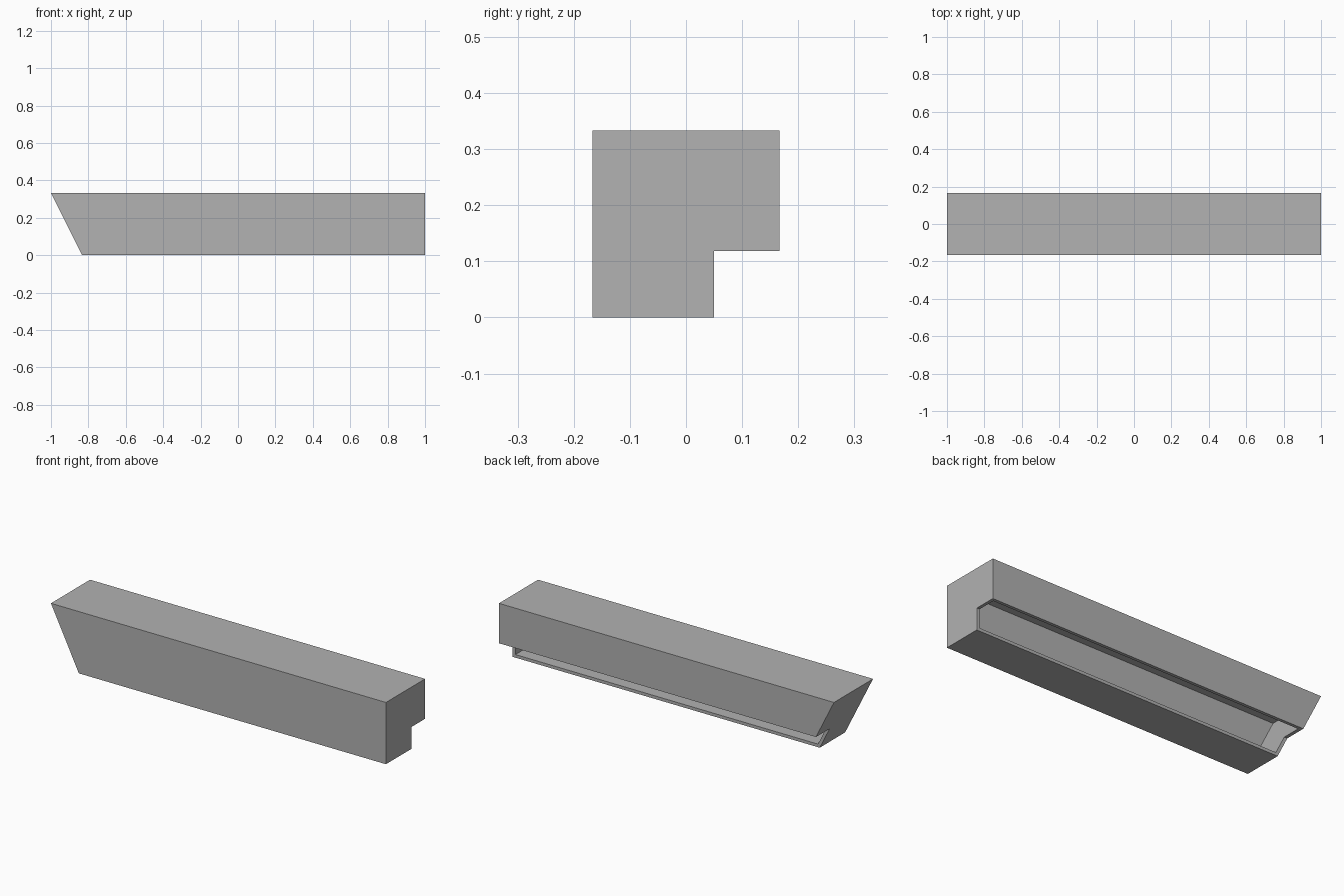
import bpy
import bmesh

cube = bpy.data.objects.get("Cube")
if cube:
    bpy.data.objects.remove(cube, do_unlink=True)

HALF = 1 / 6        # half of the square section
TOP = 1 / 3         # full height
WALL = 1 / 60       # shell thickness
NOTCH_Y, NOTCH_Z = 0.05, 0.118

grey = bpy.data.materials.new("light grey")
grey.use_nodes = True
colour = (0.445, 0.445, 0.445, 1)
grey.diffuse_color = colour
grey.node_tree.nodes["Principled BSDF"].inputs["Base Color"].default_value = colour


def mitred_beam(name, profile, inset):
    """Sweep a (y, z) profile along x; the -x end is cut at a slant."""
    bm = bmesh.new()
    slant = inset * 1.118
    left = [bm.verts.new((-5 / 6 - z / 2 + slant, y, z)) for y, z in profile]
    right = [bm.verts.new((1 - inset, y, z)) for y, z in profile]
    bm.faces.new(left)
    bm.faces.new(right)
    for i in range(len(profile)):
        j = (i + 1) % len(profile)
        bm.faces.new((left[i], left[j], right[j], right[i]))
    bmesh.ops.recalc_face_normals(bm, faces=bm.faces)
    mesh = bpy.data.meshes.new(name)
    bm.to_mesh(mesh)
    bm.free()
    mesh.materials.append(grey)
    obj = bpy.data.objects.new(name, mesh)
    bpy.context.scene.collection.objects.link(obj)
    return obj


# Beam with a rebate along its lower back edge
beam = mitred_beam("hollow_beam", [
    (-HALF, 0), (NOTCH_Y, 0), (NOTCH_Y, NOTCH_Z),
    (HALF, NOTCH_Z), (HALF, TOP), (-HALF, TOP)], 0)

# Inner cavity, breaking out through both rebate faces
inner, low, high = HALF - WALL, WALL, TOP - WALL
cavity = mitred_beam("cavity_cutter", [
    (-inner, low), (inner, low), (inner, high), (-inner, high)], WALL)
cavity.hide_render = True

cut = beam.modifiers.new("hollow", 'BOOLEAN')
cut.operation = 'DIFFERENCE'
cut.solver = 'EXACT'
cut.object = cavity

# Apply the cut and remove the cutter
bpy.context.view_layer.objects.active = beam
beam.select_set(True)
bpy.ops.object.modifier_apply(modifier=cut.name)
bpy.data.objects.remove(cavity, do_unlink=True)
